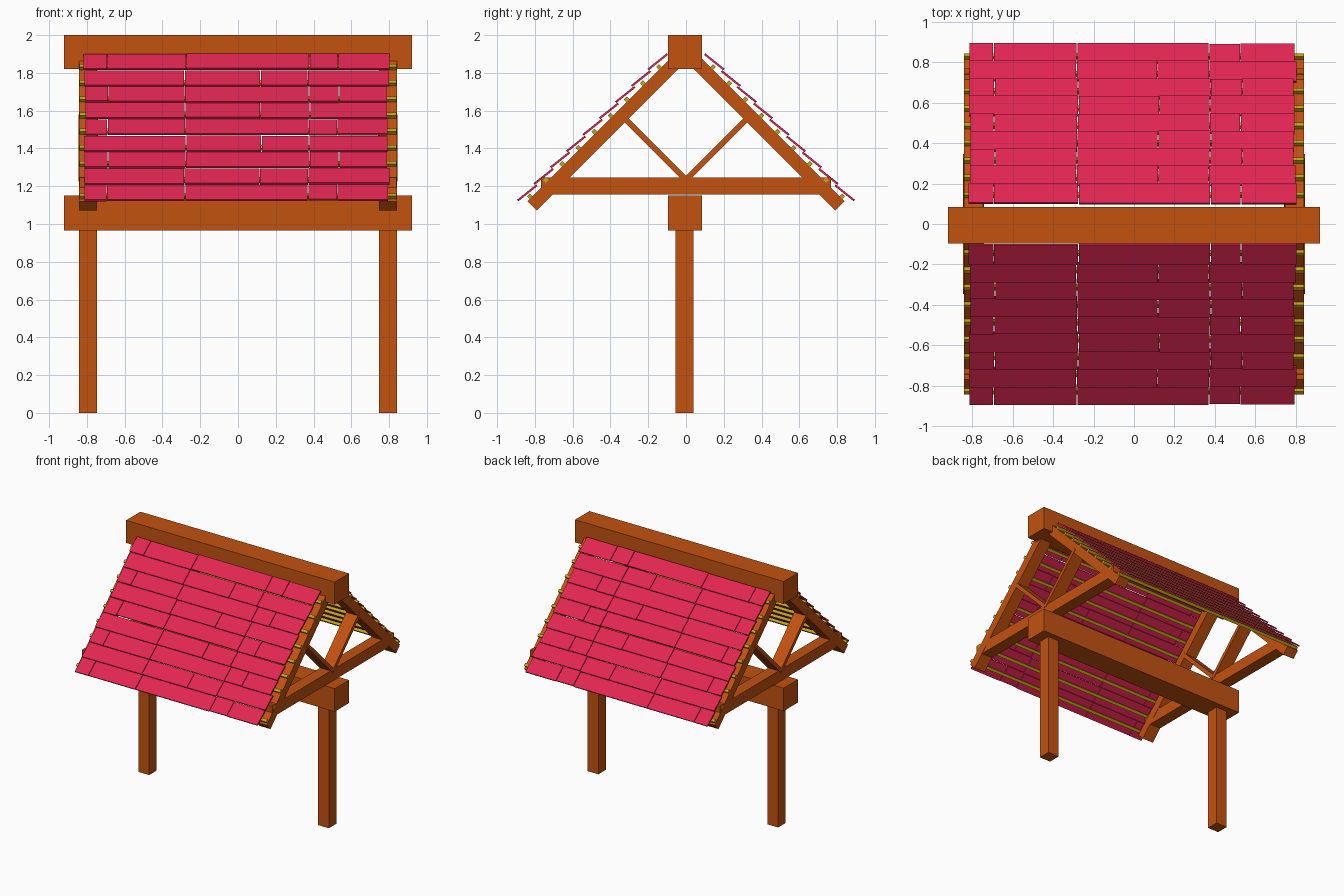
import bpy, bmesh, math, random
from mathutils import Matrix, Vector

if "Cube" in bpy.data.objects:
    bpy.data.objects.remove(bpy.data.objects["Cube"])

random.seed(4)
CY = -0.006          # post and beam centre line
TX = 0.793           # truss / post distance from the middle


def material(name, rgb):
    m = bpy.data.materials.new(name)
    m.diffuse_color = (*rgb, 1)
    m.use_nodes = True
    m.node_tree.nodes["Principled BSDF"].inputs["Base Color"].default_value = m.diffuse_color
    return m


WOOD = material("orange wood", (0.55, 0.085, 0.005))
RED = material("crimson shingle", (0.76, 0.019, 0.085))
GOLD = material("gold batten", (0.58, 0.36, 0.007))


def build(name, boxes, mat):
    """One object from boxes: (centre, size, tilt about x)."""
    bm = bmesh.new()
    for c, size, tilt in boxes:
        mx = (Matrix.Translation(Vector(c)) @ Matrix.Rotation(tilt, 4, 'X')
              @ Matrix.Diagonal((*size, 1)))
        bmesh.ops.create_cube(bm, size=1, matrix=mx)
    me = bpy.data.meshes.new(name)
    bm.to_mesh(me)
    bm.free()
    me.materials.append(mat)
    ob = bpy.data.objects.new(name, me)
    bpy.context.collection.objects.link(ob)
    return ob


def strip(x, width, thick, a, b):
    """Timber running from a to b in the y-z plane."""
    dy, dz = b[0] - a[0], b[1] - a[1]
    return ((x, (a[0] + b[0]) / 2, (a[1] + b[1]) / 2),
            (width, math.hypot(dy, dz), thick), math.atan2(dz, dy))


# Beams
build("lower_beam", [((0, CY, 1.058), (1.84, 0.18, 0.184), 0)], WOOD)
build("ridge_beam", [((0, CY, 1.91), (1.84, 0.18, 0.18), 0)], WOOD)

# Posts and trusses at both ends
for sx, side in ((-1, "left"), (1, "right")):
    x = sx * TX
    build(side + "_post", [((x, CY - 0.002, 0.485), (0.095, 0.095, 0.97), 0)], WOOD)
    build(side + "_tie", [((x, 0, 1.2), (0.093, 1.535, 0.09), 0)], WOOD)
    build(side + "_rafters", [strip(x, 0.095, 0.069, (0, 1.911), (s * 0.815, 1.096))
                              for s in (-1, 1)], WOOD)
    build(side + "_struts", [strip(x, 0.102, 0.03, (0, 1.235), (s * 0.335, 1.57))
                             for s in (-1, 1)], WOOD)

# Roof: battens and staggered shingle rows on both slopes
ROWS = 9
PITCH = math.atan2(0.08, 0.1)
battens, shingles = [], []
for k in range(ROWS):
    y, z = 0.84 - 0.0863 * k, 1.165 + 0.0867 * k
    joints = [-0.28, 0.12, 0.375] if k % 2 else [-0.69, -0.28, 0.375, 0.53]
    edges = ([-0.808 + random.uniform(-0.012, 0.008)]
             + [j + random.uniform(-0.006, 0.006) for j in joints]
             + [0.797 + random.uniform(-0.008, 0.008)])
    for a, b in zip(edges, edges[1:]):
        slip = random.uniform(-0.003, 0.003)
        for s in (-1, 1):
            shingles.append((((a + b) / 2, s * (y + slip), z - slip * 0.8),
                             (b - a - 0.004, 0.124, 0.011), -s * PITCH))
    by = 0.827 - 0.0855 * k
    for s in (-1, 1):
        battens.append(((0, s * by, 1.974 - by), (1.68, 0.022, 0.022), s * math.pi / 4))
build("roof_battens", battens, GOLD)
build("roof_shingles", shingles, RED)
